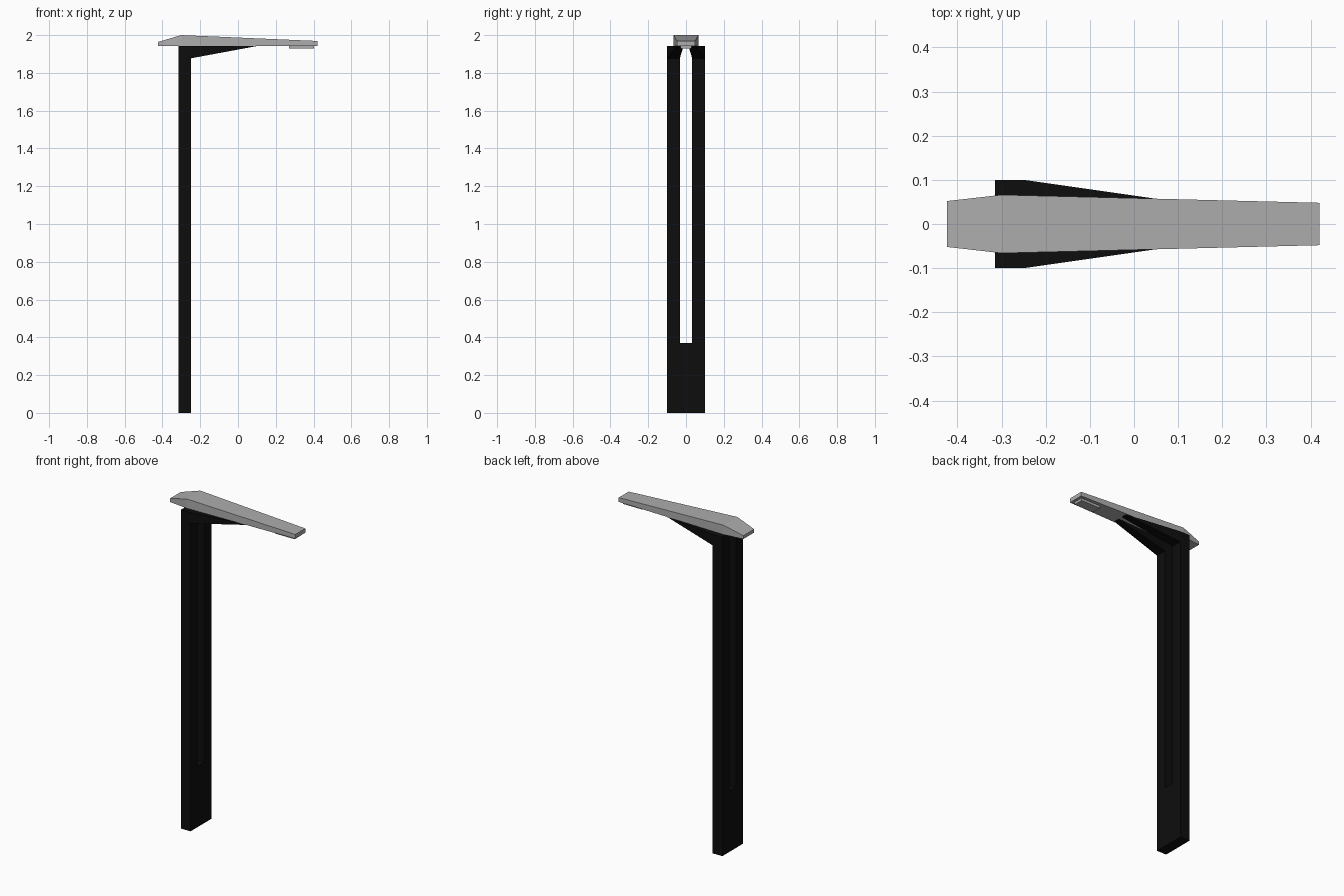
import bpy
import bmesh

cube = bpy.data.objects.get("Cube")
if cube:
    bpy.data.objects.remove(cube, do_unlink=True)


def material(name, value):
    mat = bpy.data.materials.new(name)
    mat.use_nodes = True
    color = (value, value, value, 1)
    mat.diffuse_color = color
    mat.node_tree.nodes["Principled BSDF"].inputs["Base Color"].default_value = color
    return mat


black = material("black metal", 0.004)
grey = material("light grey metal", 0.42)


def loft(name, sections, mat):
    """Skin rectangular sections, each (x, y_low, y_high, z_low, z_high)."""
    bm = bmesh.new()
    rings = [[bm.verts.new(p) for p in ((x, y0, z0), (x, y1, z0), (x, y1, z1), (x, y0, z1))]
             for x, y0, y1, z0, z1 in sections]
    for a, b in zip(rings, rings[1:]):
        for i in range(4):
            j = (i + 1) % 4
            bm.faces.new((a[i], a[j], b[j], b[i]))
    bm.faces.new(rings[0])
    bm.faces.new(rings[-1])
    bmesh.ops.recalc_face_normals(bm, faces=bm.faces)
    mesh = bpy.data.meshes.new(name)
    bm.to_mesh(mesh)
    bm.free()
    mesh.materials.append(mat)
    obj = bpy.data.objects.new(name, mesh)
    bpy.context.collection.objects.link(obj)
    return obj


BACK, FRONT = -0.315, -0.25      # post depth along x
OUTER, INNER = 0.1, 0.033        # post edge and slot edge
SLOT, TOP = 0.37, 1.943          # slot bottom and post top

# Slotted post: solid base with two uprights
loft("post_base", [(x, -OUTER, OUTER, 0, SLOT) for x in (BACK, FRONT)], black)

for side, s in (("left", 1), ("right", -1)):
    low, high = sorted((s * INNER, s * OUTER))
    loft(side + "_upright", [(x, low, high, SLOT, TOP) for x in (BACK, FRONT)], black)
    # Bracket tapering to a thin edge beneath the head
    tip_low, tip_high = sorted((s * 0.013, s * 0.05))
    loft(side + "_bracket", [(FRONT, low, high, 1.877, TOP),
                             (0.1, tip_low, tip_high, TOP - 0.001, TOP)], black)

# Faceted lamp head
loft("lamp_head", [(x, -w, w, TOP, z) for x, w, z in
                   ((-0.423, 0.052, 1.964), (-0.3, 0.066, 2.0), (0.42, 0.048, 1.969))], grey)

# Light panel under the far end
loft("light_panel", [(x, -0.03, 0.03, 1.928, TOP) for x in (0.27, 0.403)], grey)
